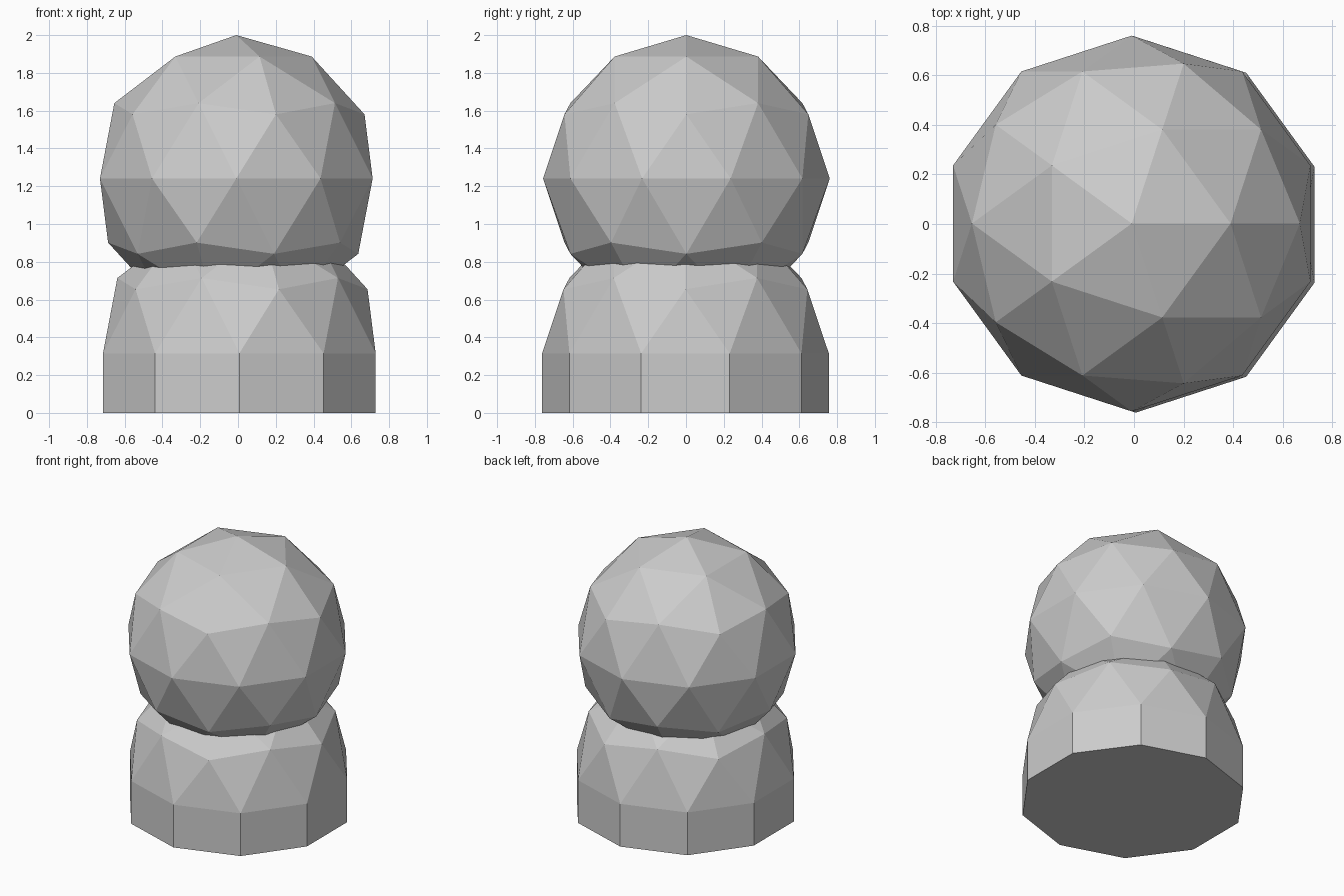
import bpy, bmesh

if "Cube" in bpy.data.objects:
    bpy.data.objects.remove(bpy.data.objects["Cube"])

RADIUS = 0.759


def faceted_ball(name, location):
    bpy.ops.mesh.primitive_ico_sphere_add(subdivisions=2, radius=RADIUS, location=location)
    obj = bpy.context.object
    obj.name = name
    return obj


# Upper ball
faceted_ball("upper_ball", (-0.009, 0.002, 2 - RADIUS))

# Lower body: half ball whose equator is pulled straight down to the ground
BASE_HEIGHT = 0.315
base = faceted_ball("domed_base", (0.007, -0.003, BASE_HEIGHT))
bm = bmesh.new()
bm.from_mesh(base.data)
lower = [v for v in bm.verts if v.co.z < -0.01]
bmesh.ops.delete(bm, geom=lower, context='VERTS')

# Straight ten-sided wall
rim = [e for e in bm.edges if e.is_boundary]
wall = bmesh.ops.extrude_edge_only(bm, edges=rim)["geom"]
for v in wall:
    if isinstance(v, bmesh.types.BMVert):
        v.co.z = -BASE_HEIGHT

# Flat underside
bmesh.ops.contextual_create(bm, geom=[e for e in bm.edges if e.is_boundary])
bmesh.ops.recalc_face_normals(bm, faces=bm.faces)
bm.to_mesh(base.data)
bm.free()
